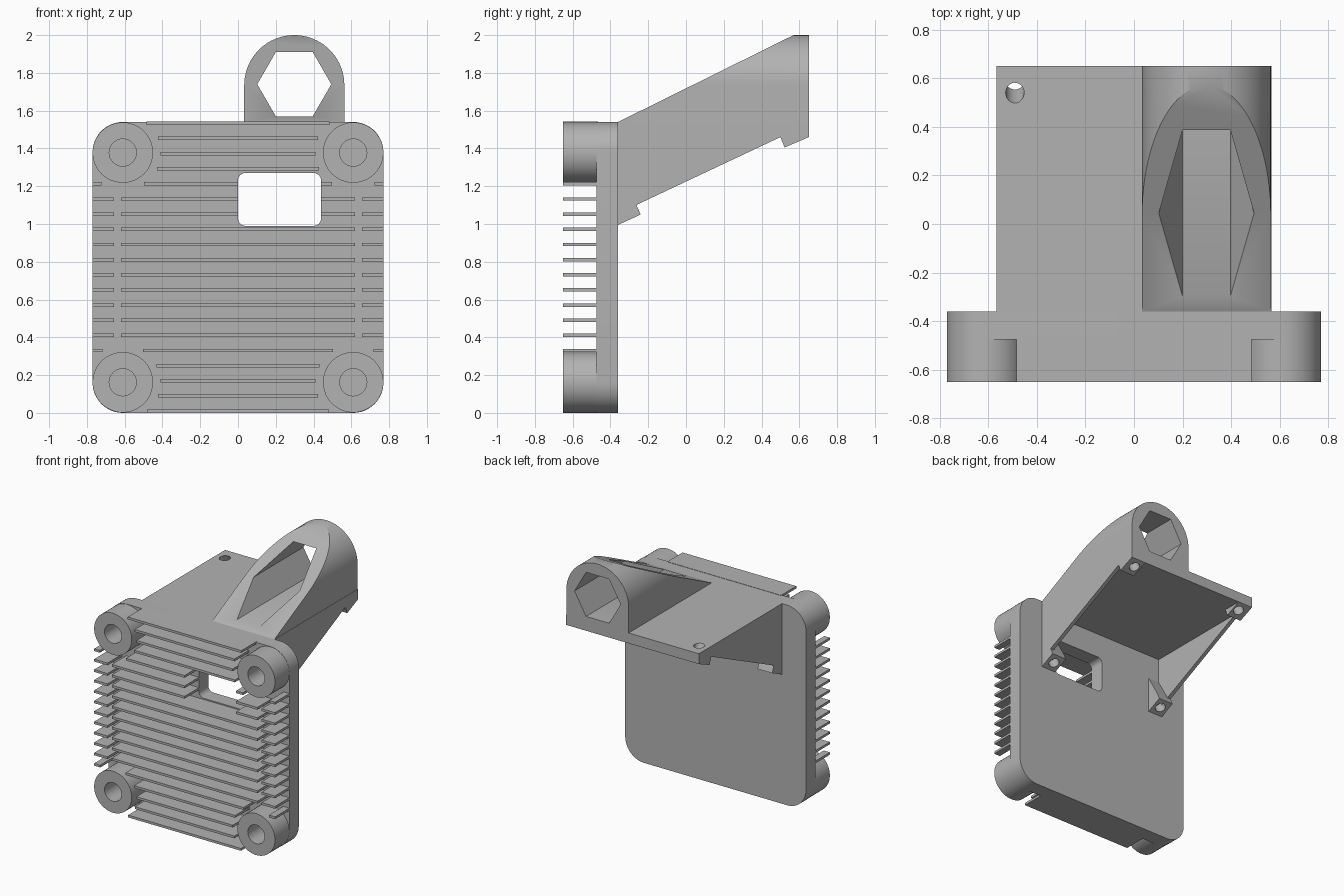
import bpy, bmesh, math
from mathutils import Vector

cube = bpy.data.objects.get("Cube")
if cube:
    bpy.data.objects.remove(cube, do_unlink=True)

grey = bpy.data.materials.new("machined_grey")
grey.use_nodes = True
grey.diffuse_color = (0.45, 0.45, 0.45, 1)
grey.node_tree.nodes["Principled BSDF"].inputs["Base Color"].default_value = (0.45, 0.45, 0.45, 1)


def prism(name, profile, axis, lo, hi):
    """Extrude a 2D outline along x (outline in y, z) or y (outline in x, z)."""
    bm = bmesh.new()
    place = (lambda u, v, t: (t, u, v)) if axis == "x" else (lambda u, v, t: (u, t, v))
    face = bm.faces.new([bm.verts.new(place(u, v, lo)) for u, v in profile])
    moved = bmesh.ops.extrude_face_region(bm, geom=[face])["geom"]
    shift = Vector(place(0, 0, hi - lo))
    bmesh.ops.translate(bm, vec=shift, verts=[e for e in moved if isinstance(e, bmesh.types.BMVert)])
    bmesh.ops.recalc_face_normals(bm, faces=bm.faces)
    mesh = bpy.data.meshes.new(name)
    bm.to_mesh(mesh)
    bm.free()
    mesh.materials.append(grey)
    obj = bpy.data.objects.new(name, mesh)
    bpy.context.collection.objects.link(obj)
    return obj


def rect(u0, u1, v0, v1):
    return [(u0, v0), (u1, v0), (u1, v1), (u0, v1)]


def arc(cx, cz, r, start, end, n):
    angles = [math.radians(start + (end - start) * i / n) for i in range(n + 1)]
    return [(cx + r * math.cos(a), cz + r * math.sin(a)) for a in angles]


def circle(cx, cz, r, n=48):
    return arc(cx, cz, r, 0, 360, n)[:-1]


def rounded(u0, u1, v0, v1, r, n=12):
    corners = [(u1 - r, v1 - r), (u0 + r, v1 - r), (u0 + r, v0 + r), (u1 - r, v0 + r)]
    return [p for i, (cx, cz) in enumerate(corners) for p in arc(cx, cz, r, 90 * i, 90 * i + 90, n)]


def cut(obj, *cutters):
    """Subtract the cutters, bake the result and discard them."""
    for c in cutters:
        c.hide_render = True
        mod = obj.modifiers.new("cut", "BOOLEAN")
        mod.operation, mod.solver, mod.object = "DIFFERENCE", "EXACT", c
    graph = bpy.context.evaluated_depsgraph_get()
    mesh = bpy.data.meshes.new_from_object(obj.evaluated_get(graph))
    obj.modifiers.clear()
    obj.data = mesh
    for c in cutters:
        bpy.data.objects.remove(c, do_unlink=True)


def smooth(obj):
    bpy.ops.object.select_all(action="DESELECT")
    obj.select_set(True)
    bpy.context.view_layer.objects.active = obj
    bpy.ops.object.shade_smooth_by_angle(angle=math.radians(30))


FRONT, PLATE, BACK, END = -0.65, -0.475, -0.36, 0.65
HALF, TOP = 0.77, 1.54
POST_X, POST_Z, POST_R = 0.61, (0.162, 1.378), 0.16
WIN = (0.0, 0.44, 0.99, 1.27)

# Base plate with a rounded window
plate = prism("base_plate", rounded(-HALF, HALF, 0, TOP, POST_R), "y", PLATE, BACK)
cut(plate, prism("window_cutter", rounded(*WIN, 0.04, 6), "y", -0.6, -0.2))
smooth(plate)

# Corner posts with blind screw holes
for sx in (-1, 1):
    for z in POST_Z:
        post = prism("corner_post", circle(sx * POST_X, z, POST_R), "y", FRONT, PLATE + 0.05)
        cut(post, prism("hole_cutter", circle(sx * POST_X, z, 0.072, 32), "y", FRONT - 0.1, -0.47))
        smooth(post)

# Cooling fins, kept clear of the posts, the side slots and the window
for k in range(20):
    z = 0.0095 + 0.0802 * k
    gap = min(abs(z - p) for p in POST_Z)
    clear = math.sqrt(max(0, 0.2 ** 2 - gap ** 2))
    inner = min(0.62, POST_X - clear) if clear else 0.62
    spans = [(-inner, inner)]
    if WIN[2] < z < WIN[3]:
        spans = [(-inner, WIN[0]), (WIN[1], inner)]
    if 4 <= k <= 15:
        outer = max(0.657, POST_X + clear)
        spans += [(-HALF, -outer), (outer, HALF)]
    for a, b in spans:
        if b - a > 0.01:
            prism("cooling_fin", rect(a, b, z - 0.009, z + 0.009), "y", FRONT, PLATE + 0.01)

# Tilted mounting feet, side walls and shelf of the rear bracket
TILT = math.atan(0.46)
SIDE, WALL, FOOT = 0.565, 0.03, 0.125
FRONT_FOOT = [(BACK, 0.995), (-0.24, 1.05), (-0.262, 1.10), (BACK, 1.27)]
REAR_FOOT = [(0.5, 1.46), (0.522, 1.405), (END, 1.46)]
WALL_SHAPE = [(BACK, 1.055), (0.5, 1.46), (BACK, 1.46)]


def screw_cutter(x, y, z, depth):
    """Screw hole square to the tilted feet, measured from the foot surface."""
    axis = Vector((0, -math.sin(TILT), math.cos(TILT)))
    bpy.ops.mesh.primitive_cylinder_add(vertices=24, radius=0.038, depth=depth + 0.1,
                                        location=Vector((x, y, z)) + axis * (depth - 0.1) / 2,
                                        rotation=(TILT, 0, 0))
    return bpy.context.object


shelf = prism("bracket_shelf", rect(BACK, END, 1.46, TOP), "x", -SIDE, SIDE)
cut(shelf, screw_cutter(-0.49, 0.59, 1.43, 0.3), screw_cutter(0.49, 0.59, 1.43, 0.08))
smooth(shelf)
for sx in (-1, 1):
    ends = sorted((sx * SIDE, sx * (SIDE - WALL)))
    prism("bracket_wall", WALL_SHAPE, "x", *ends)
    ends = sorted((sx * SIDE, sx * (SIDE - FOOT)))
    front_foot = prism("front_foot", FRONT_FOOT, "x", *ends)
    cut(front_foot, screw_cutter(sx * 0.5, -0.3, 1.02, 0.08))
    smooth(front_foot)
    rear_foot = prism("rear_foot", REAR_FOOT, "x", *ends)
    cut(rear_foot, screw_cutter(sx * 0.49, 0.59, 1.43, 0.3))
    smooth(rear_foot)

# Arched housing with a hexagonal bore, sliced by a sloping plane
CX, CZ, R = 0.298, 1.735, 0.265
arch = [(CX - R, 1.52), (CX + R, 1.52)] + arc(CX, CZ, R, 0, 180, 40)
housing = prism("arched_housing", arch, "y", BACK, END)
slope = [(BACK - 0.2, TOP - 0.099), (1.0, 2.213), (1.0, 2.6), (BACK - 0.2, 2.6)]
cut(housing,
    prism("bore_cutter", circle(CX, 1.74, 0.196, 6), "y", BACK - 0.1, END + 0.1),
    prism("slope_cutter", slope, "x", -0.2, 0.8))
smooth(housing)
